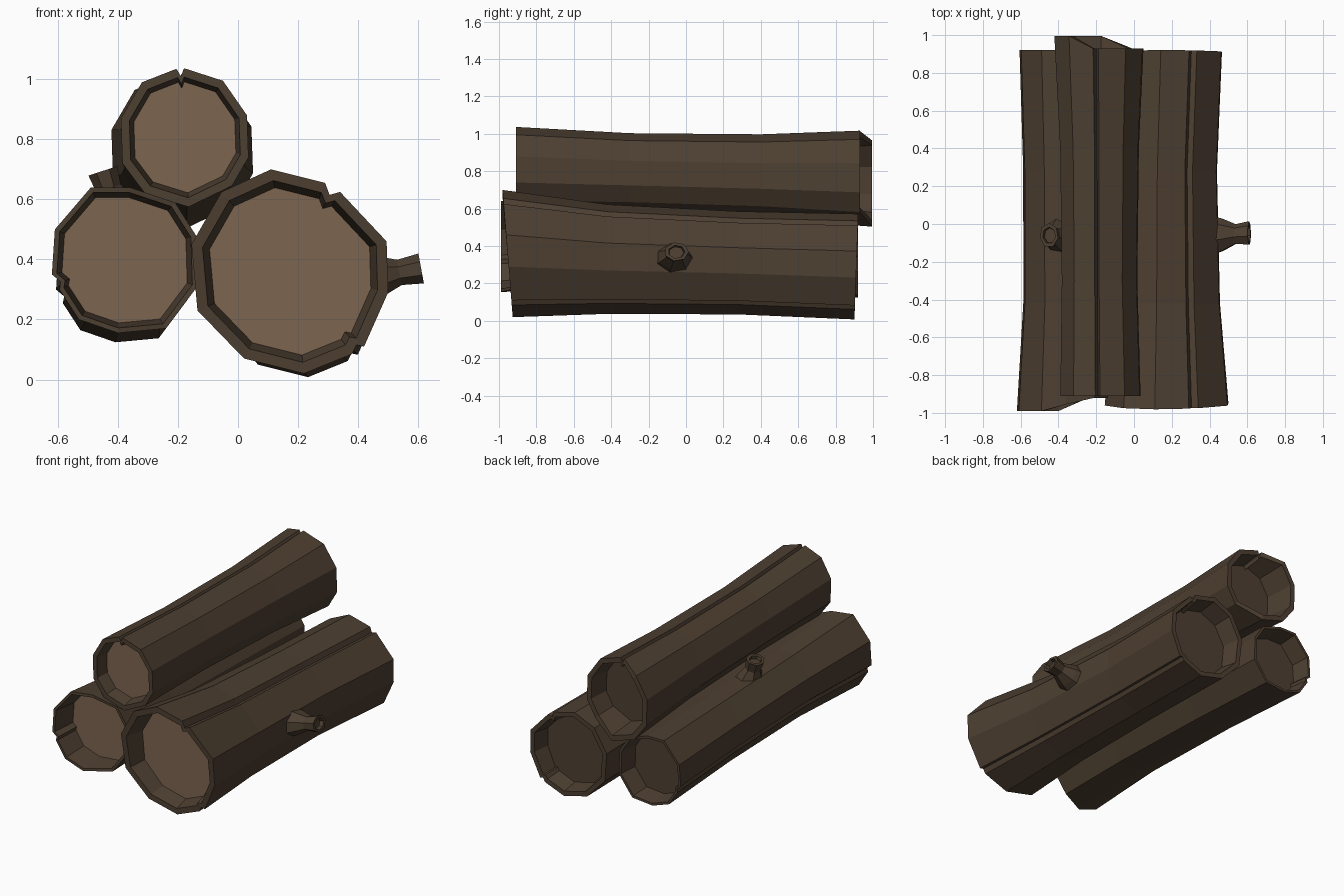
import bpy, bmesh, math
from mathutils import Vector

if "Cube" in bpy.data.objects:
    bpy.data.objects.remove(bpy.data.objects["Cube"])


def material(name, color):
    m = bpy.data.materials.new(name)
    m.diffuse_color = (*color, 1)
    m.use_nodes = True
    m.node_tree.nodes["Principled BSDF"].inputs["Base Color"].default_value = m.diffuse_color
    return m


bark = material("bark", (0.075, 0.05, 0.031))
wood = material("cut_wood", (0.20, 0.13, 0.08))


def skin(name, rings, light_first_cap=False):
    """Bridge a sequence of closed rings and cap both ends."""
    bm = bmesh.new()
    vs = [[bm.verts.new(p) for p in ring] for ring in rings]
    n = len(vs[0])
    for a, b in zip(vs, vs[1:]):
        for i in range(n):
            j = (i + 1) % n
            bm.faces.new((a[i], a[j], b[j], b[i]))
    first = bm.faces.new(vs[0])
    bm.faces.new(vs[-1])
    if light_first_cap:
        first.material_index = 1
    bmesh.ops.recalc_face_normals(bm, faces=bm.faces)
    me = bpy.data.meshes.new(name)
    bm.to_mesh(me)
    bm.free()
    me.materials.append(bark)
    me.materials.append(wood)
    ob = bpy.data.objects.new(name, me)
    bpy.context.collection.objects.link(ob)
    return ob


def log(name, profile, center, front_y, back_y, mids, back, cap=0.82):
    """Hollow-ended log; mids and back are (y, x, z, scale) stations."""
    cx, cz = center

    def ring(x, z, s, y):
        return [(x + (px - cx) * s, y(px, pz), z + (pz - cz) * s) for px, pz in profile]

    _, bx, bz, bs = back
    m0, m1 = mids
    fy, by = -0.83, 0.80          # recessed cap planes
    rings = [
        ring(cx, cz, cap, lambda a, b: fy),
        ring(cx, cz, cap + 0.07, front_y),
        ring(cx, cz, 1, front_y),
        ring(m0[1], m0[2], m0[3], lambda a, b: m0[0]),
        ring(m1[1], m1[2], m1[3], lambda a, b: m1[0]),
        ring(bx, bz, bs, back_y),
        ring(bx, bz, bs * (cap + 0.07), back_y),
        ring(bx, bz, bs * cap, lambda a, b: by),
    ]
    return skin(name, rings, True)


def stub(name, base, tip, sides=7):
    """Flared broken branch with a sunken tip."""
    base, tip = Vector(base), Vector(tip)
    axis = tip - base
    u = Vector((0, 1, 0))
    v = axis.normalized().cross(u)
    rings = []
    for t, r in ((0, 0.105), (0.25, 0.09), (0.62, 0.055), (1, 0.065), (1, 0.045), (0.88, 0.04)):
        c = base + axis * t
        rings.append([c + r * (math.cos(k * math.tau / sides) * u
                               + 0.8 * math.sin(k * math.tau / sides) * v)
                      for k in range(sides)])
    return skin(name, rings)


# Large right log, front cut slanted
log("large_log",
    [(0.11, 0.70), (0.29, 0.655), (0.305, 0.615), (0.34, 0.625), (0.495, 0.46),
     (0.50, 0.29), (0.42, 0.11), (0.395, 0.115), (0.38, 0.085), (0.22, 0.02),
     (0.02, 0.07), (-0.135, 0.23), (-0.155, 0.45), (-0.055, 0.625)],
    (0.18, 0.36),
    lambda x, z: -0.925 - 0.08 * min(z, 0.7),
    lambda x, z: 0.90 + 0.03 * z,
    [(-0.42, 0.18, 0.33, 0.86), (0.28, 0.18, 0.31, 0.81)],
    (0.92, 0.2, 0.29, 0.83), 0.82)

# Upper log, back end broken longer on its left
log("upper_log",
    [(-0.205, 1.035), (-0.19, 1.01), (-0.18, 1.037), (-0.05, 0.995), (0.03, 0.88),
     (0.035, 0.74), (-0.02, 0.645), (-0.165, 0.575), (-0.31, 0.62),
     (-0.385, 0.72), (-0.39, 0.87), (-0.32, 0.99)],
    (-0.175, 0.81),
    lambda x, z: -0.91,
    lambda x, z: 0.93 if x > -0.16 or z > 1 else 0.995,
    [(-0.3, -0.18, 0.79, 0.94), (0.4, -0.18, 0.775, 0.98)],
    (0.95, -0.183, 0.765, 1.11), 0.80)

# Left log, front end broken longer on its left
log("left_log",
    [(-0.49, 0.64), (-0.36, 0.64), (-0.21, 0.59), (-0.14, 0.48), (-0.135, 0.31),
     (-0.24, 0.17), (-0.40, 0.155), (-0.53, 0.20), (-0.595, 0.30),
     (-0.59, 0.325), (-0.62, 0.35), (-0.61, 0.50)],
    (-0.38, 0.395),
    lambda x, z: -0.99 if x < -0.39 else -0.955 if x < -0.3 else -0.92,
    lambda x, z: 0.92,
    [(-0.42, -0.375, 0.38, 0.88), (0.28, -0.38, 0.36, 0.86)],
    (0.92, -0.39, 0.34, 0.90), 0.86)

# Broken branch stubs
stub("right_branch_stub", (0.42, -0.065, 0.335), (0.61, -0.05, 0.37))
stub("left_branch_stub", (-0.40, -0.065, 0.54), (-0.45, -0.06, 0.695))
